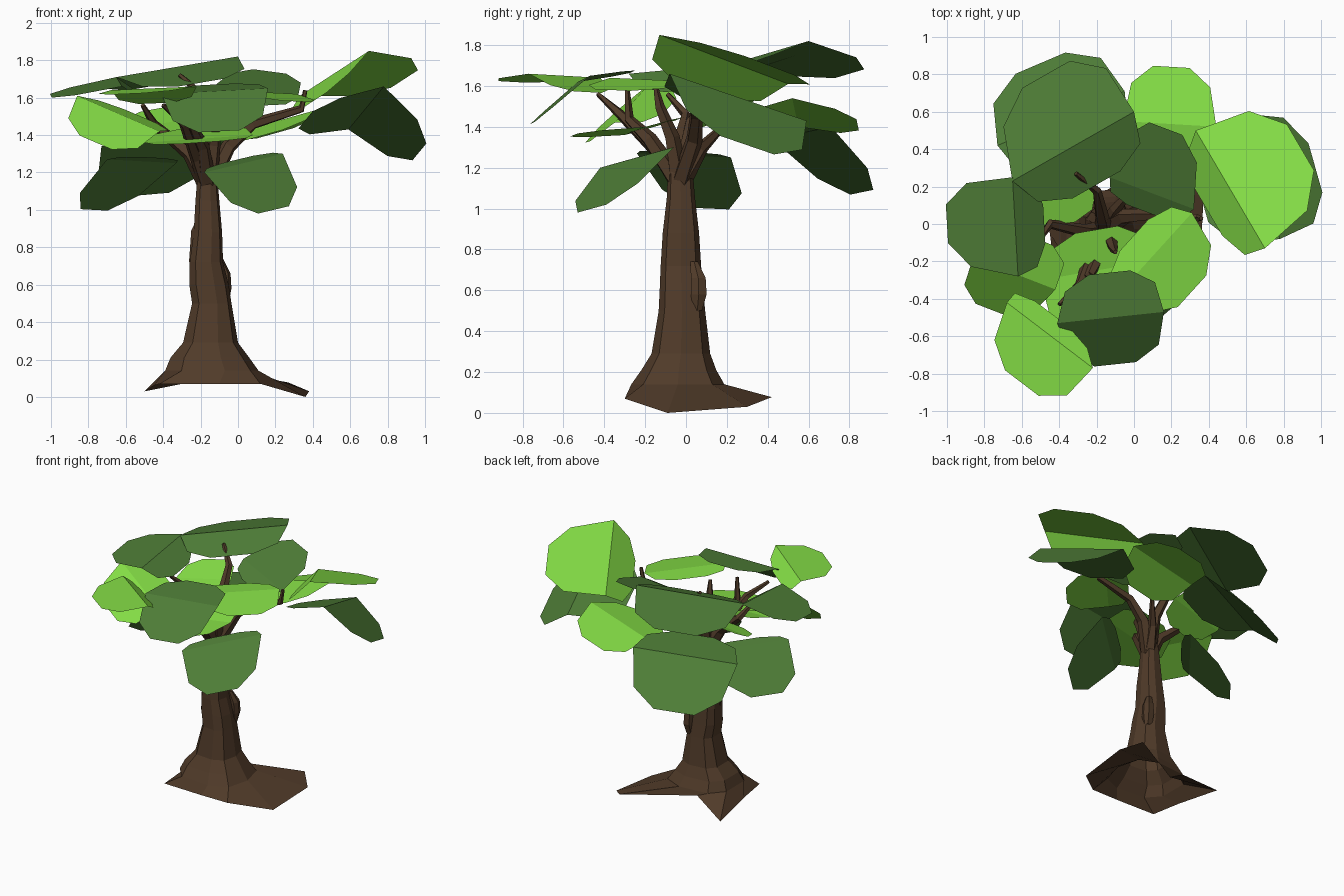
import bpy, bmesh, math
from mathutils import Vector

if "Cube" in bpy.data.objects:
    bpy.data.objects.remove(bpy.data.objects["Cube"])


def material(name, rgb):
    m = bpy.data.materials.new(name)
    m.diffuse_color = (*rgb, 1)
    m.use_nodes = True
    m.node_tree.nodes["Principled BSDF"].inputs["Base Color"].default_value = m.diffuse_color
    return m


BARK = material("bark", (0.08, 0.043, 0.022))
LIGHT = material("light_green", (0.23, 0.72, 0.06))
DARK = material("dark_green", (0.077, 0.205, 0.038))


def make(name, bm, mat):
    me = bpy.data.meshes.new(name)
    bm.to_mesh(me)
    bm.free()
    me.materials.append(mat)
    ob = bpy.data.objects.new(name, me)
    bpy.context.collection.objects.link(ob)
    return ob


def loft(name, rings, mat, cap_bottom=True):
    """Skin a stack of equal-sized point rings and cap the ends."""
    bm = bmesh.new()
    vs = [[bm.verts.new(p) for p in r] for r in rings]
    n = len(rings[0])
    for a, b in zip(vs, vs[1:]):
        for i in range(n):
            j = (i + 1) % n
            bm.faces.new((a[i], a[j], b[j], b[i]))
    for ring in ((vs[0], vs[-1]) if cap_bottom else (vs[-1],)):
        c = bm.verts.new(sum((v.co for v in ring), Vector()) / n)
        for i in range(n):
            bm.faces.new((ring[i], ring[(i + 1) % n], c))
    bmesh.ops.recalc_face_normals(bm, faces=bm.faces)
    return make(name, bm, mat)


def power(v, p):
    return math.copysign(abs(v) ** p, v) if abs(v) > 1e-6 else 0.0


def ring(z, x0, x1, y0, y1, n=9):
    """Slightly squared oval filling the given x and y range."""
    pts = []
    for k in range(n):
        a = 2 * math.pi * k / n
        pts.append(Vector(((x0 + x1) / 2 + (x1 - x0) / 2 * power(math.cos(a), 0.7),
                           (y0 + y1) / 2 + (y1 - y0) / 2 * power(math.sin(a), 0.7), z)))
    return pts


# Trunk with uneven root flare, open underneath
roots = [Vector(p) for p in [
    (.36, -.09, .0), (.38, .3, .03), (.27, .42, .077), (-.2, .15, .09), (-.5, .3, .03),
    (-.45, -.05, .06), (-.42, -.29, .07), (-.1, -.3, .07), (.12, -.3, .07)]]
profile = [(.14, -.40, .11, -.27, .19), (.21, -.37, .06, -.22, .15),
           (.29, -.30, .0, -.17, .12), (.5, -.25, -.035, -.135, .095),
           (.6, -.265, -.05, -.13, .085), (.72, -.262, -.08, -.125, .075),
           (.88, -.24, -.085, -.115, .065),
           (1.05, -.23, -.1, -.095, .045), (1.17, -.22, -.11, -.09, .035),
           (1.25, -.2, -.12, -.08, .02)]
loft("trunk", [roots] + [ring(*p) for p in profile], BARK, cap_bottom=False)

# Bark knots
loft("bark_knot_right", [ring(.5, -.11, -.05, .03, .08, 6), ring(.58, -.11, -.035, .02, .105, 6),
                         ring(.66, -.11, -.04, .02, .1, 6), ring(.74, -.12, -.08, .02, .06, 6)], BARK)
loft("bark_knot_left", [ring(.72, -.262, -.22, -.07, -.02, 4), ring(.89, -.25, -.21, -.07, -.02, 4),
                        ring(.92, -.235, -.21, -.06, -.03, 4)], BARK)


# Branches: tapered five-sided tubes
def branch(i, pts, r0, r1):
    pts = [Vector(p) for p in pts]
    rings = []
    for k, p in enumerate(pts):
        d = (pts[min(k + 1, len(pts) - 1)] - pts[max(k - 1, 0)]).normalized()
        u = d.cross(Vector((0.3, 1, 0))).normalized()
        w = d.cross(u)
        r = r0 + (r1 - r0) * k / (len(pts) - 1)
        rings.append([p + r * (math.cos(a) * u + math.sin(a) * w)
                      for a in [2 * math.pi * s / 5 for s in range(5)]])
    loft(f"branch_{i}", rings, BARK)


fork = (-.16, -.03, 1.12)
branches = [
    [fork, (-.05, .04, 1.34), (.08, .05, 1.46), (.34, .03, 1.54), (.36, .03, 1.64)],
    [fork, (-.13, -.07, 1.35), (-.11, -.13, 1.5), (-.1, -.15, 1.6)],
    [fork, (-.19, -.18, 1.34), (-.24, -.28, 1.44), (-.23, -.29, 1.6)],
    [fork, (-.22, -.14, 1.28), (-.29, -.32, 1.46), (-.4, -.43, 1.56)],
    [fork, (-.26, -.04, 1.3), (-.45, .0, 1.46), (-.51, -.09, 1.56)],
    [fork, (-.17, .03, 1.42), (-.2, .18, 1.62), (-.31, .27, 1.72)],
    [fork, (-.1, .08, 1.3), (.02, .22, 1.44)]]
for i, b in enumerate(branches):
    branch(i + 1, b, .052, .012)


# Leaves: a fold line a-b with a rounded flap reaching c on one side, d on the other
def leaf(name, mat, a, b, c, d):
    a, b = Vector(a), Vector(b)
    mid, half = (a + b) / 2, (a - b) / 2
    bm = bmesh.new()
    va, vb = bm.verts.new(a), bm.verts.new(b)
    for tip, flip in ((Vector(c), False), (Vector(d), True)):
        arm = (tip - mid) / math.sin(math.radians(72)) ** .8
        arc = []
        for k in range(1, 5):
            t = math.pi * k / 5
            arc.append(bm.verts.new(mid + half * power(math.cos(t), .8) + arm * math.sin(t) ** .8))
        loop = [va] + arc + [vb]
        if flip:
            loop.reverse()
        f = bm.faces.new(loop)
        f.normal_update()
    bm.normal_update()
    if sum(f.normal.z for f in bm.faces) < 0:
        bmesh.ops.reverse_faces(bm, faces=bm.faces)
    bmesh.ops.triangulate(bm, faces=bm.faces)
    make(name, bm, mat)


leaf("right_top_leaf", LIGHT, (.7, -.13, 1.85), (.33, .5, 1.61), (.89, .41, 1.70), (.4, .06, 1.58))
leaf("right_low_leaf", DARK, (.78, -.08, 1.66), (.59, .59, 1.43), (.97, .3, 1.31), (.36, .14, 1.48))
leaf("back_top_leaf", DARK, (-.65, .23, 1.71), (0, .6, 1.82), (-.47, .8, 1.66), (-.2, .21, 1.68))
leaf("back_low_leaf", DARK, (-.73, .42, 1.34), (-.05, .71, 1.4), (-.5, .86, 1.08), (-.28, .3, 1.4))
leaf("back_right_leaf", LIGHT, (.44, .52, 1.54), (-.06, .55, 1.4), (.2, .84, 1.41), (.14, .24, 1.4))
leaf("centre_top_leaf", DARK, (-.13, .25, 1.66), (.32, .08, 1.6), (.17, .51, 1.74), (.05, .07, 1.57))
leaf("front_top_leaf", DARK, (-.41, -.53, 1.62), (.16, -.47, 1.65), (-.1, -.75, 1.42), (-.13, -.26, 1.67))
leaf("front_low_leaf", DARK, (-.18, -.42, 1.2), (.24, -.06, 1.3), (.19, -.46, 1.0), (.0, -.17, 1.27))
leaf("front_left_leaf", LIGHT, (-.68, -.42, 1.64), (-.22, -.77, 1.66), (-.6, -.85, 1.62), (-.44, -.48, 1.57))
leaf("left_front_leaf", LIGHT, (-.86, -.18, 1.61), (-.42, -.35, 1.42), (-.76, -.46, 1.36), (-.52, -.08, 1.5))
leaf("left_top_leaf", DARK, (-.65, .25, 1.71), (-.62, -.28, 1.66), (-1.0, 0, 1.61), (-.48, 0, 1.58))
leaf("left_low_leaf", DARK, (-.33, .22, 1.25), (-.7, -.24, 1.27), (-.77, .12, 1.0), (-.46, -.04, 1.28))
leaf("front_right_leaf", LIGHT, (.31, .06, 1.62), (-.08, -.37, 1.64), (.31, -.36, 1.58), (.0, -.06, 1.62))
leaf("centre_low_leaf", LIGHT, (-.5, -.3, 1.36), (.08, -.2, 1.4), (-.2, -.55, 1.36), (-.2, -.03, 1.44))
leaf("centre_back_leaf", LIGHT, (-.63, .15, 1.42), (-.2, .2, 1.5), (-.44, .34, 1.54), (-.4, .0, 1.4))
